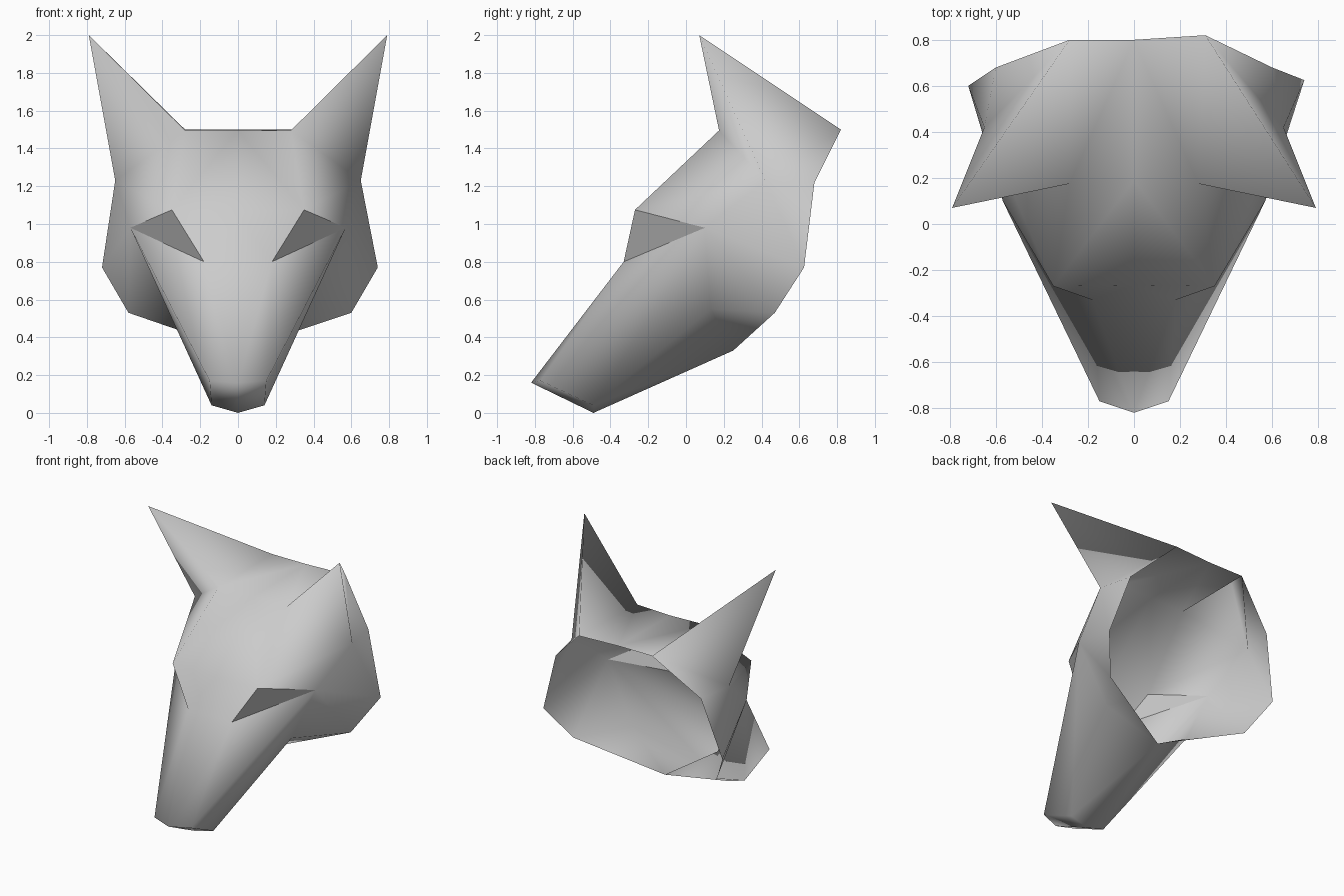
import bpy, bmesh

if "Cube" in bpy.data.objects:
    bpy.data.objects.remove(bpy.data.objects["Cube"])

# Landmarks of the centre line and right half of the mask
P = {
    "crown_back": (0, 0.80, 1.5), "crown_front": (0, 0.19, 1.495),
    "brow_mid": (0, -0.265, 1.06), "bridge_mid": (0, -0.33, 0.80),
    "nose": (0, -0.82, 0.16), "chin": (0, -0.49, 0), "throat": (0, 0.25, 0.33),
    "ear_tip": (0.79, 0.07, 2.0), "ear_in": (0.28, 0.175, 1.495),
    "ear_back": (0.31, 0.82, 1.5), "ear_out": (0.65, 0.42, 1.23),
    "eye_low": (0.18, -0.33, 0.80), "eye_top": (0.35, -0.27, 1.075),
    "eye_out": (0.57, 0.10, 0.98),
    "nose_side": (0.15, -0.77, 0.17), "chin_side": (0.14, -0.49, 0.04),
    "rim": (0.60, 0.68, 1.22), "cheek": (0.74, 0.625, 0.77), "jaw": (0.60, 0.47, 0.53),
    "jaw_hinge": (0.35, 0.13, 0.55),
}
# The left rim is slightly narrower
LEFT = {"ear_back": (-0.28, 0.80, 1.5), "cheek": (-0.72, 0.60, 0.77),
        "jaw": (-0.58, 0.47, 0.53)}

# Head shell, open at the back
HEAD = [
    "crown_back ear_back ear_in crown_front",      # crown
    "crown_front ear_in eye_top brow_mid",         # forehead
    "brow_mid eye_top eye_low bridge_mid",         # bridge
    "bridge_mid eye_low nose", "eye_low nose_side nose",
    "eye_low eye_out nose_side",                   # snout top
    "nose nose_side chin_side chin",               # snout tip
    "eye_out chin_side nose_side", "eye_out jaw_hinge chin_side",  # snout side
    "chin chin_side throat", "jaw_hinge throat chin_side",         # underside
    "jaw_hinge jaw throat", "eye_out jaw jaw_hinge",
    "eye_out cheek jaw",                           # cheek
    "eye_out ear_out cheek", "ear_out rim cheek", "ear_out ear_back rim",
    "ear_in ear_out eye_top", "eye_top ear_out eye_out",
    "ear_tip ear_out ear_in", "ear_tip ear_back ear_out",
    "ear_tip ear_in ear_back",                     # ear
]


def shell(name, faces, smooth):
    bm = bmesh.new()
    verts = {}

    def vert(key, side):
        x, y, z = P[key]
        pos = (x * side, y, z)
        if side < 0:
            pos = LEFT.get(key, pos)
        tag = (key, side if x else 0)
        if tag not in verts:
            verts[tag] = bm.verts.new(pos)
        return verts[tag]

    for side in (1, -1):
        for face in faces:
            f = bm.faces.new([vert(k, side) for k in face.split()])
            f.smooth = smooth
    bmesh.ops.recalc_face_normals(bm, faces=bm.faces)
    bm.normal_update()
    # the surface must look towards the front
    if sum(f.normal.y * f.calc_area() for f in bm.faces) > 0:
        bmesh.ops.reverse_faces(bm, faces=bm.faces)
    mesh = bpy.data.meshes.new(name)
    bm.to_mesh(mesh)
    bm.free()
    obj = bpy.data.objects.new(name, mesh)
    bpy.context.collection.objects.link(obj)
    return obj


shell("mask_head", HEAD, True)
# Flat eye panels filling the sockets
shell("eye_panels", ["eye_low eye_out eye_top"], False)
